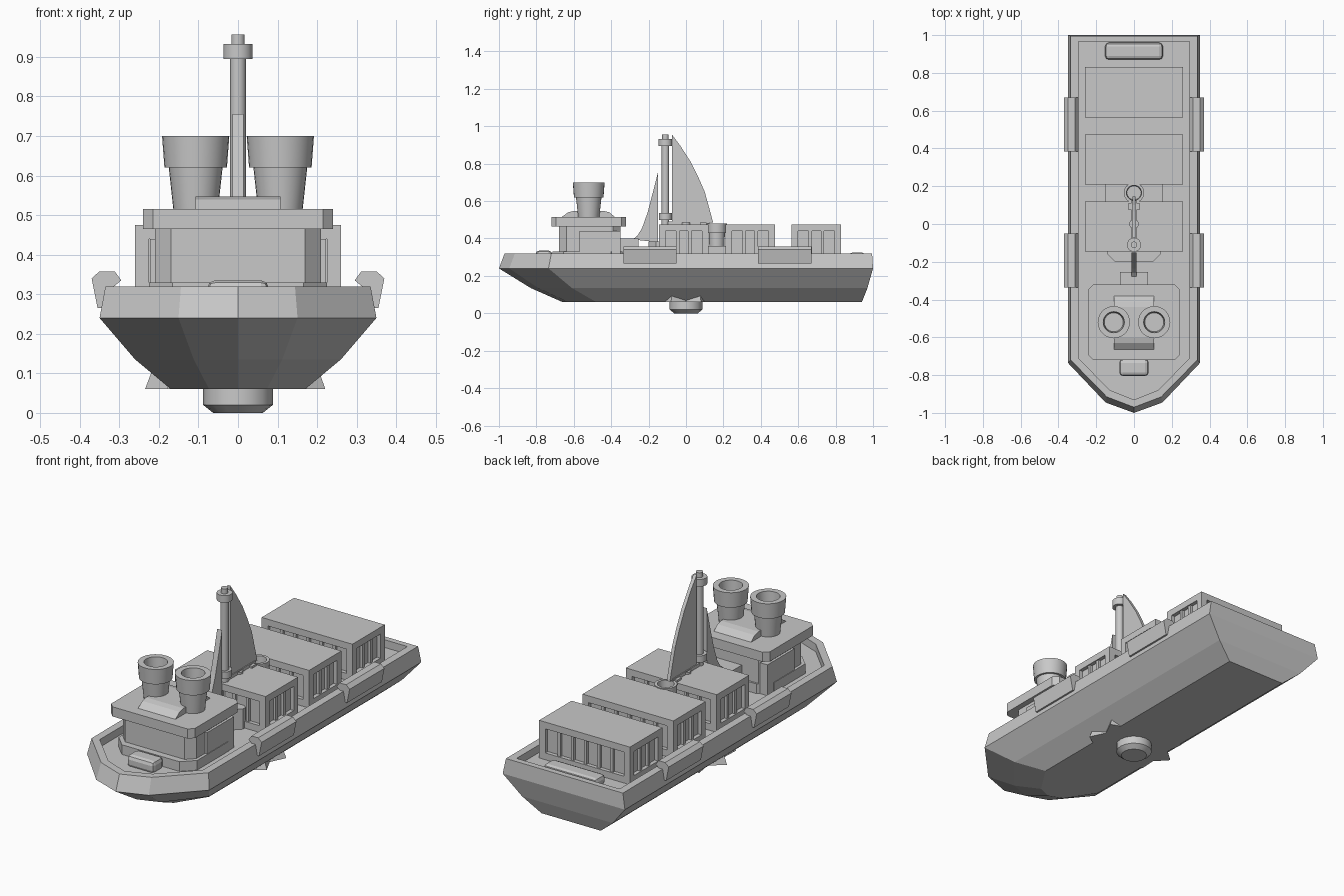
import bpy, bmesh, math, random

cube = bpy.data.objects.get("Cube")
if cube:
    bpy.data.objects.remove(cube, do_unlink=True)

GREY = (0.58, 0.58, 0.58, 1)
mat = bpy.data.materials.new("light grey")
mat.use_nodes = True
mat.diffuse_color = GREY
mat.node_tree.nodes["Principled BSDF"].inputs["Base Color"].default_value = GREY


def finish(name, bm, smooth=False):
    bmesh.ops.recalc_face_normals(bm, faces=bm.faces)
    mesh = bpy.data.meshes.new(name)
    bm.to_mesh(mesh)
    bm.free()
    mesh.materials.append(mat)
    ob = bpy.data.objects.new(name, mesh)
    bpy.context.collection.objects.link(ob)
    if smooth:
        bpy.ops.object.select_all(action="DESELECT")
        ob.select_set(True)
        bpy.context.view_layer.objects.active = ob
        bpy.ops.object.shade_smooth_by_angle(angle=math.radians(30))
    return ob


def loft(name, loops, smooth=False):
    """Skin a stack of equal-length loops and cap both ends."""
    bm = bmesh.new()
    rings = [[bm.verts.new(p) for p in loop] for loop in loops]
    n = len(rings[0])
    for a, b in zip(rings, rings[1:]):
        for i in range(n):
            j = (i + 1) % n
            bm.faces.new((a[i], a[j], b[j], b[i]))
    bm.faces.new(rings[0])
    bm.faces.new(rings[-1])
    return finish(name, bm, smooth)


def box(name, x0, x1, y0, y1, z0, z1, bevel=0):
    base = [(x0, y0), (x1, y0), (x1, y1), (x0, y1)]
    ob = loft(name, [[(x, y, z) for x, y in base] for z in (z0, z1)])
    if bevel:
        mod = ob.modifiers.new("bevel", "BEVEL")
        mod.width, mod.segments = bevel, 2
    return ob


def lathe(name, x, y, profile, sides=24):
    """Turn (radius, height) pairs around a vertical axis."""
    turn = [2 * math.pi * i / sides for i in range(sides)]
    return loft(name, [[(x + r * math.cos(a), y + r * math.sin(a), z) for a in turn]
                       for r, z in profile], True)


def extrude_x(name, profile, x0, x1, smooth=False):
    return loft(name, [[(x, y, z) for y, z in profile] for x in (x0, x1)], smooth)


def extrude_y(name, profile, y0, y1):
    return loft(name, [[(x, y, z) for x, z in profile] for y in (y0, y1)])


def octagon(name, w, y0, y1, z0, z1, c):
    """Block with cut vertical corners."""
    pts = [(w - c, y0), (w, y0 + c), (w, y1 - c), (w - c, y1)]
    pts += [(-x, y) for x, y in reversed(pts)]
    return loft(name, [[(x, y, z) for x, y in pts] for z in (z0, z1)])


# Hull with a raised rim and sunken deck
def hull_ring(z, w, stern, shoulder, mid, bow):
    right = [(w, stern), (w, shoulder), (w * 0.43, mid)]
    left = [(-x, y) for x, y in reversed(right)]
    return [(x, y, z) for x, y in right + [(0, bow)] + left]


DECK = 0.28
loft("hull", [
    hull_ring(0.06, 0.17, 0.94, -0.48, -0.63, -0.66),
    hull_ring(0.135, 0.26, 0.97, -0.61, -0.79, -0.83),
    hull_ring(0.24, 0.35, 1.00, -0.735, -0.945, -1.00),
    hull_ring(0.32, 0.335, 0.995, -0.72, -0.915, -0.97),
    hull_ring(0.32, 0.295, 0.965, -0.71, -0.88, -0.93),
    hull_ring(DECK, 0.295, 0.965, -0.71, -0.88, -0.93)])

# Ragged collar and round foot under the hull
random.seed(4)
radii = [0.235 if i % 2 else random.uniform(0.175, 0.205) for i in range(18)]
loft("keel_collar", [
    [(r * k * math.cos(i * math.tau / 18), r * k * math.sin(i * math.tau / 18), z)
     for i, r in enumerate(radii)] for k, z in ((1, 0.06), (0.92, 0.11))])
lathe("keel_foot", 0, 0, [(0.063, 0), (0.088, 0.02), (0.088, 0.065)], 16)

# Fenders hung over the rim
fender = [(0.295, 0.335), (0.312, 0.358), (0.35, 0.358), (0.37, 0.34),
          (0.355, 0.265), (0.335, 0.265), (0.325, 0.31)]
for side, s in (("left", 1), ("right", -1)):
    for place, y0 in (("front", -0.335), ("rear", 0.385)):
        extrude_y(f"{place}_{side}_fender", [(s * x, z) for x, z in fender], y0, y0 + 0.285)

# Cabin, roof and roof pad
octagon("cabin_base", 0.225, -0.715, -0.34, DECK, 0.33, 0.06)
octagon("cabin", 0.21, -0.68, -0.35, 0.32, 0.47, 0.04)
for side, s in (("left", 1), ("right", -1)):
    box(f"{side}_cabin_wing", *sorted((s * 0.18, s * 0.222)), -0.57, -0.35, DECK, 0.44)
roof = octagon("cabin_roof", 0.24, -0.72, -0.32, 0.465, 0.515, 0.025)
extrude_x("roof_pad", [(-0.665, 0.515), (-0.63, 0.54), (-0.6, 0.547), (-0.44, 0.547),
                       (-0.41, 0.54), (-0.38, 0.515)], -0.107, 0.107)
box("cabin_rear_locker", -0.075, 0.075, -0.35, -0.255, DECK, 0.4)

# Twin funnels with open tops
for side, s in (("left", 1), ("right", -1)):
    lathe(f"{side}_funnel", s * 0.107, -0.52, [
        (0.056, 0.51), (0.068, 0.62), (0.079, 0.62), (0.085, 0.70),
        (0.056, 0.70), (0.05, 0.62)], 28)

# Deck lockers at bow and stern
box("bow_locker", -0.078, 0.078, -0.805, -0.715, DECK - 0.01, 0.335, 0.02)
box("stern_locker", -0.153, 0.153, 0.87, 0.96, DECK - 0.01, 0.325, 0.02)


# Cargo houses: recessed core, framed openings and upright ribs
def cargo_house(name, y0, y1):
    w, post, d = 0.26, 0.035, 0.02
    box(name + "_core", -w + d, w - d, y0 + d, y1 - d, DECK, 0.45)
    box(name + "_roof", -w, w, y0, y1, 0.44, 0.475)
    box(name + "_sill", -w, w, y0, y1, DECK, 0.315)
    for s in (1, -1):
        for a in (y0, y1 - post):
            box(name + "_post", *sorted((s * w, s * (w - post))), a, a + post, 0.31, 0.445)
        for i in (1, 2):
            y = y0 + post + (y1 - y0 - 2 * post) * i / 3
            box(name + "_side_rib", *sorted((s * (w - d), s * (w - 0.006))),
                y - 0.009, y + 0.009, 0.31, 0.445)
    for i in range(1, 6):
        x = -w + post + (2 * w - 2 * post) * i / 6
        for a, b in ((y0 + 0.006, y0 + d), (y1 - d, y1 - 0.006)):
            box(name + "_end_rib", x - 0.008, x + 0.008, a, b, 0.31, 0.445)


for place, y0 in (("front", -0.145), ("middle", 0.21), ("rear", 0.565)):
    cargo_house(place + "_cargo_house", y0, y0 + 0.265)
octagon("forward_step", 0.14, -0.2, -0.1, DECK, 0.385, 0.04)
box("nest_plinth", -0.15, 0.15, 0.115, 0.215, DECK, 0.36)

# Open tub between the cargo houses
lathe("tub", 0, 0.165, [(0.04, 0.35), (0.043, 0.43), (0.052, 0.43), (0.054, 0.48),
                        (0.04, 0.48), (0.037, 0.43)])

# Mast with collars
lathe("mast", 0, -0.11, [
    (0.02, 0.40), (0.02, 0.50), (0.035, 0.50), (0.035, 0.535), (0.02, 0.535),
    (0.02, 0.895), (0.037, 0.895), (0.037, 0.932), (0.017, 0.932), (0.017, 0.957)])

# Fore and aft sails with the boom
extrude_x("fore_sail", [(-0.15, 0.755), (-0.175, 0.655), (-0.205, 0.54), (-0.235, 0.455),
                        (-0.26, 0.415), (-0.285, 0.395), (-0.15, 0.38)], -0.014, 0.014)
extrude_x("aft_sail", [(-0.075, 0.955), (-0.03, 0.895), (0.025, 0.81), (0.065, 0.73),
                       (0.1, 0.65), (0.125, 0.56), (0.145, 0.485), (-0.075, 0.485)],
          -0.009, 0.009)
box("boom", -0.013, 0.013, -0.1, 0.125, 0.47, 0.492)
box("sail_clew", -0.028, 0.028, 0.075, 0.11, 0.47, 0.485)
lathe("boom_swivel", 0, 0, [(0.025, 0.47), (0.025, 0.486)], 16)
